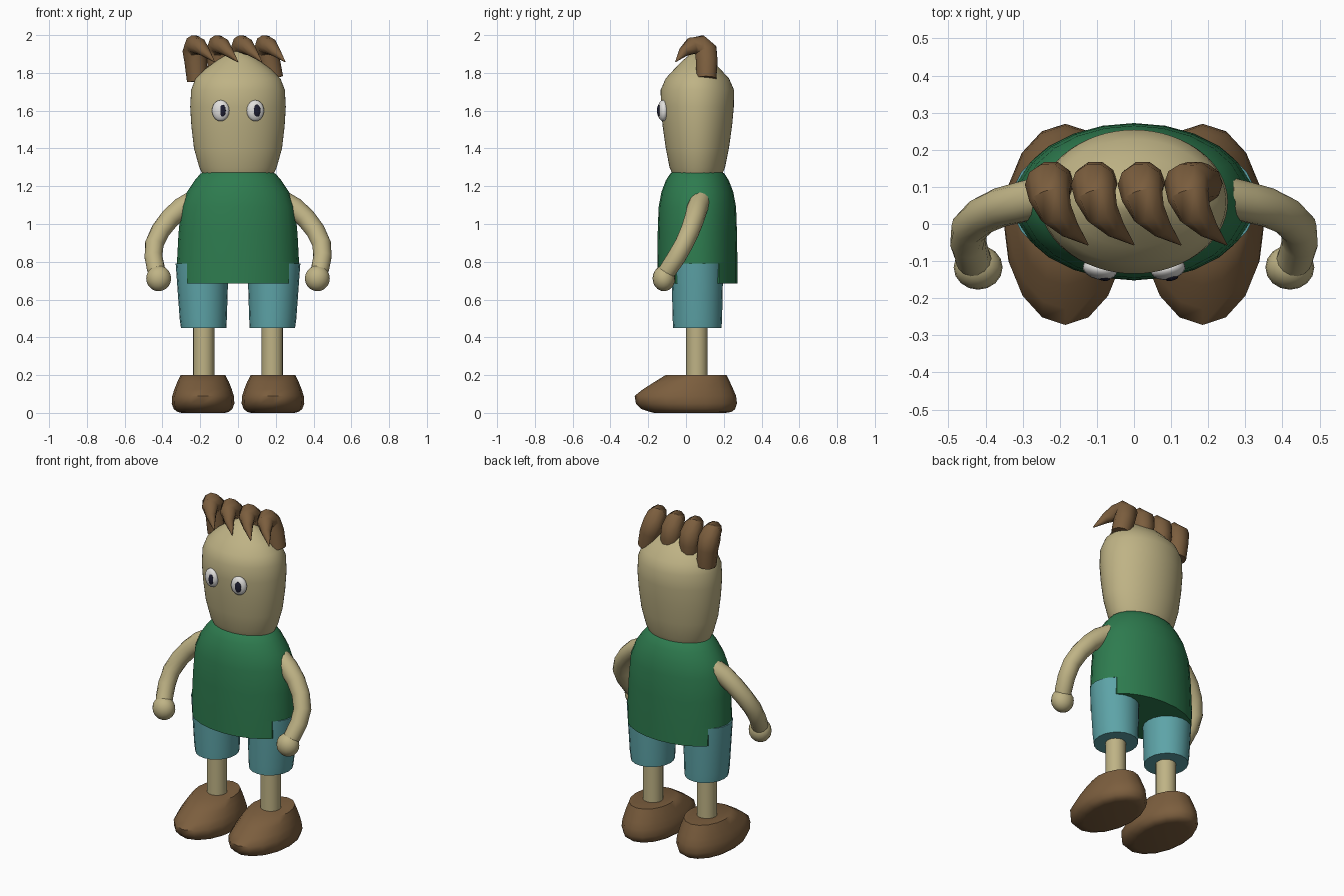
import bpy, bmesh, math
from mathutils import Vector

if "Cube" in bpy.data.objects:
    bpy.data.objects.remove(bpy.data.objects["Cube"])


def material(name, rgb):
    m = bpy.data.materials.new(name)
    m.diffuse_color = (*rgb, 1)
    m.use_nodes = True
    m.node_tree.nodes["Principled BSDF"].inputs["Base Color"].default_value = m.diffuse_color
    return m


SKIN = material("skin", (0.52, 0.45, 0.235))
GREEN = material("shirt green", (0.027, 0.2, 0.078))
TEAL = material("shorts teal", (0.11, 0.37, 0.39))
BROWN = material("brown", (0.2, 0.112, 0.048))
WHITE = material("eye white", (0.75, 0.74, 0.72))
DARK = material("pupil dark", (0.012, 0.012, 0.03))


def smooth(ob, angle=45):
    bpy.ops.object.select_all(action='DESELECT')
    bpy.context.view_layer.objects.active = ob
    ob.select_set(True)
    bpy.ops.object.shade_smooth_by_angle(angle=math.radians(angle))


def skin_rings(name, rings, mat, angle=45):
    """Closed surface through equally sized rings of points."""
    bm = bmesh.new()
    loops = [[bm.verts.new(p) for p in ring] for ring in rings]
    n = len(loops[0])
    for a, b in zip(loops, loops[1:]):
        for i in range(n):
            j = (i + 1) % n
            bm.faces.new((a[i], a[j], b[j], b[i]))
    bm.faces.new(loops[0])
    bm.faces.new(loops[-1])
    bmesh.ops.recalc_face_normals(bm, faces=bm.faces)
    me = bpy.data.meshes.new(name)
    bm.to_mesh(me)
    bm.free()
    ob = bpy.data.objects.new(name, me)
    bpy.context.collection.objects.link(ob)
    me.materials.append(mat)
    smooth(ob, angle)
    return ob


def stack(name, sections, mat, n=24, angle=45):
    """Horizontal ellipses: (z, centre x, centre y, radius x, radius y)."""
    turn = [2 * math.pi * i / n for i in range(n)]
    return skin_rings(name, [[Vector((cx + rx * math.cos(a), cy + ry * math.sin(a), z))
                              for a in turn] for z, cx, cy, rx, ry in sections], mat, angle)


def tube(name, path, radii, ref, mat, n=10):
    """Tapered round tube along a path."""
    pts = [Vector(p) for p in path]
    rings = []
    for i, p in enumerate(pts):
        t = (pts[min(i + 1, len(pts) - 1)] - pts[max(i - 1, 0)]).normalized()
        u = (Vector(ref) - t * t.dot(Vector(ref))).normalized()
        v = t.cross(u)
        rings.append([p + radii[i] * (u * math.cos(a) + v * math.sin(a))
                      for a in (2 * math.pi * k / n for k in range(n))])
    return skin_rings(name, rings, mat, 50)


def ball(name, loc, scale, mat, rot=0.0):
    bpy.ops.mesh.primitive_uv_sphere_add(segments=16, ring_count=10, location=loc,
                                         rotation=(0, 0, rot))
    ob = bpy.context.object
    ob.name = name
    ob.scale = scale
    ob.data.materials.append(mat)
    smooth(ob, 60)
    return ob


# Shirt with a slit at each side of the hem
shirt = stack("shirt", [(z, 0, 0.06, rx, ry) for z, rx, ry in (
    (0.685, 0.325, 0.212), (0.80, 0.323, 0.212), (0.95, 0.315, 0.21),
    (1.09, 0.302, 0.205), (1.17, 0.27, 0.19), (1.23, 0.23, 0.167),
    (1.265, 0.20, 0.145), (1.285, 0.17, 0.12))], GREEN)
for s in (-1, 1):
    bpy.ops.mesh.primitive_cube_add(size=1, location=(s * 0.42, 0.06, 0.69))
    cutter = bpy.context.object
    cutter.scale = (0.3, 0.8, 0.2)
    cutter.hide_render = True
    cut = shirt.modifiers.new("slit", 'BOOLEAN')
    cut.object = cutter
    cut.solver = 'EXACT'
    bpy.context.view_layer.objects.active = shirt
    bpy.ops.object.modifier_apply(modifier=cut.name)
    bpy.data.objects.remove(cutter)
smooth(shirt)

# Head
stack("head", [(z, 0, 0.06, rx, ry) for z, rx, ry in (
    (1.26, 0.185, 0.13), (1.30, 0.205, 0.147), (1.40, 0.233, 0.167), (1.52, 0.247, 0.184),
    (1.62, 0.253, 0.193), (1.71, 0.248, 0.194), (1.77, 0.225, 0.168),
    (1.82, 0.175, 0.122), (1.87, 0.105, 0.072), (1.905, 0.045, 0.03),
    (1.918, 0.006, 0.005))], SKIN, 60)

for s, side in ((-1, "left"), (1, "right")):
    # Eyes, both glancing slightly to +x
    ex = s * 0.092
    ball(side + "_eye", (ex, -0.122, 1.60), (0.047, 0.028, 0.056), WHITE, s * 0.2)
    ball(side + "_pupil", (ex + 0.009, -0.144, 1.60), (0.019, 0.009, 0.032), DARK, s * 0.2)

    # Arm and hand
    arm = [(0.24, 0.075, 1.12), (0.30, 0.06, 1.085), (0.36, 0.045, 1.03), (0.41, 0.022, 0.965),
           (0.443, -0.01, 0.895), (0.447, -0.05, 0.825), (0.435, -0.09, 0.765),
           (0.422, -0.115, 0.725)]
    tube(side + "_arm", [(s * x, y, z) for x, y, z in arm],
         [0.055, 0.055, 0.053, 0.051, 0.05, 0.049, 0.048, 0.046], (0, 1, 0.3), SKIN, 14)
    ball(side + "_hand", (s * 0.42, -0.117, 0.712), (0.066, 0.06, 0.068), SKIN)

    # Short leg, shin and shoe
    stack(side + "_shorts_leg", [(0.45, s * 0.182, 0.06, 0.12, 0.128),
                                 (0.50, s * 0.184, 0.06, 0.125, 0.131),
                                 (0.79, s * 0.190, 0.06, 0.14, 0.137)], TEAL, 20)
    stack(side + "_shin", [(0.18, s * 0.182, 0.058, 0.057, 0.057),
                           (0.47, s * 0.182, 0.058, 0.057, 0.057)], SKIN, 16)
    shoe = ((0.005, 0.135, -0.19, 0.24), (0.02, 0.155, -0.235, 0.26),
            (0.05, 0.166, -0.265, 0.27), (0.09, 0.163, -0.272, 0.265),
            (0.125, 0.152, -0.228, 0.25), (0.165, 0.136, -0.165, 0.232),
            (0.2, 0.118, -0.108, 0.215))
    stack(side + "_shoe", [(0, s * 0.185, 0.02, 0.115, 0.19)] +
          [(z, s * 0.185, (y0 + y1) / 2, rx, (y1 - y0) / 2) for z, rx, y0, y1 in shoe],
          BROWN, 16, 50)

# Row of four hair tufts curling forward
for i, (cx, bx, bz) in enumerate(((-0.232, -0.215, 1.755), (-0.108, -0.10, 1.80),
                                  (0.018, 0.03, 1.80), (0.142, 0.185, 1.77))):
    path = [(bx, 0.108, bz), ((bx + cx) / 2, 0.11, 1.86), (cx, 0.105, 1.918),
            (cx + 0.004, 0.075, 1.947), (cx + 0.022, 0.03, 1.943),
            (cx + 0.058, -0.012, 1.912), (cx + 0.108, -0.056, 1.858)]
    tube(f"hair_tuft_{i + 1}", path, [0.055, 0.06, 0.062, 0.056, 0.046, 0.028, 0.002],
         (1, 0, 0), BROWN)
